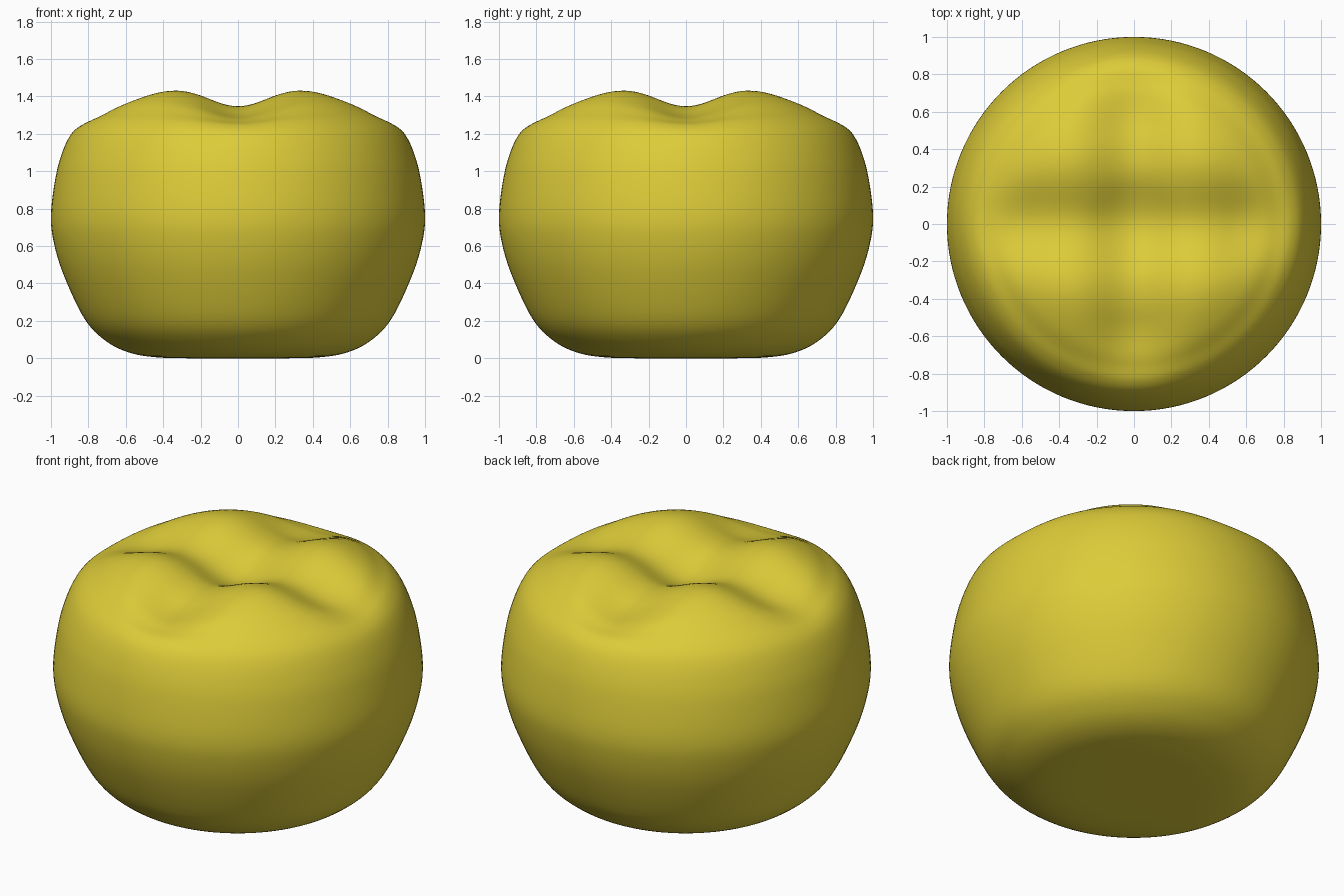
import bpy, bmesh, math
from mathutils import Vector

if "Cube" in bpy.data.objects:
    bpy.data.objects.remove(bpy.data.objects["Cube"])

# Half profile (radius, height) from bottom centre over the side to top centre
PROFILE = [(0, 0), (0.2, 0), (0.42, 0.004), (0.58, 0.03), (0.71, 0.095), (0.82, 0.21),
           (0.93, 0.44), (0.985, 0.62), (1.0, 0.77), (0.975, 0.97), (0.94, 1.10),
           (0.895, 1.20), (0.84, 1.265), (0.77, 1.315), (0.67, 1.382), (0.5, 1.462),
           (0.3, 1.515), (0.15, 1.532), (0, 1.538)]
SEGMENTS, STEPS = 128, 6


def smooth_profile(pts, steps):
    """Catmull-Rom curve through the profile points."""
    p = [Vector(q) for q in pts]
    p = [Vector((-p[1].x, p[1].y))] + p + [Vector((-p[-2].x, p[-2].y))]
    out = []
    for a, b, c, d in zip(p, p[1:], p[2:], p[3:]):
        for i in range(steps):
            t = i / steps
            out.append(0.5 * (2 * b + (c - a) * t + (2 * a - 5 * b + 4 * c - d) * t ** 2
                              + (3 * b - a - 3 * c + d) * t ** 3))
    return out[1:]


def groove(x, y):
    """Depth of the crossed grooves, fading out towards the rim."""
    t = min(max((math.hypot(x, y) - 0.5) / 0.45, 0), 1)
    fade = 1 - t * t * (3 - 2 * t)
    return 0.14 * fade * (math.exp(-(x / 0.24) ** 2) + math.exp(-(y / 0.24) ** 2))


# Revolved body with a four-lobed top
bm = bmesh.new()
rings = []
for r, z in smooth_profile(PROFILE, STEPS):
    ring = []
    for i in range(SEGMENTS):
        a = 2 * math.pi * i / SEGMENTS
        x, y = r * math.cos(a), r * math.sin(a)
        ring.append(bm.verts.new((x, y, max(z, 0) - (groove(x, y) if z > 0.8 else 0))))
    rings.append(ring)
for lo, hi in zip(rings, rings[1:]):
    for i in range(SEGMENTS):
        j = (i + 1) % SEGMENTS
        bm.faces.new((lo[i], lo[j], hi[j], hi[i]))
bottom = bm.verts.new((0, 0, 0))
top = bm.verts.new((0, 0, PROFILE[-1][1] - groove(0, 0)))
for i in range(SEGMENTS):
    j = (i + 1) % SEGMENTS
    bm.faces.new((bottom, rings[0][j], rings[0][i]))
    bm.faces.new((top, rings[-1][i], rings[-1][j]))
bmesh.ops.recalc_face_normals(bm, faces=bm.faces)
for f in bm.faces:
    f.smooth = True
mesh = bpy.data.meshes.new("lobed_body")
bm.to_mesh(mesh)
bm.free()

# Yellow material
mat = bpy.data.materials.new("yellow")
mat.diffuse_color = (0.72, 0.60, 0.04, 1)
mat.use_nodes = True
mat.node_tree.nodes["Principled BSDF"].inputs["Base Color"].default_value = mat.diffuse_color
mesh.materials.append(mat)
bpy.context.collection.objects.link(bpy.data.objects.new("lobed_body", mesh))
